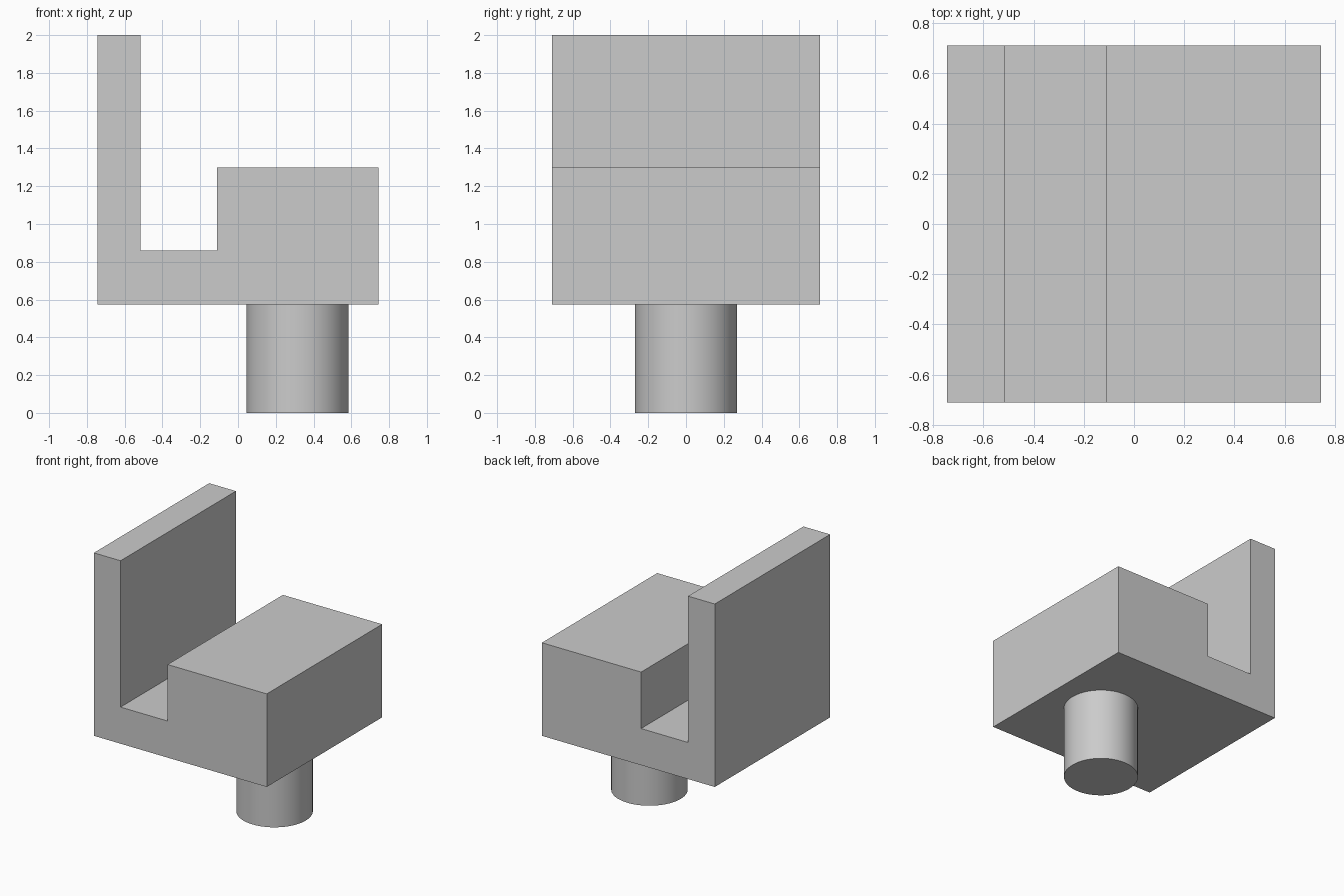
import bpy, bmesh, math

cube = bpy.data.objects.get("Cube")
if cube:
    bpy.data.objects.remove(cube, do_unlink=True)

grey = bpy.data.materials.new("plain_grey")
grey.use_nodes = True
grey.diffuse_color = (0.6, 0.6, 0.6, 1)
grey.node_tree.nodes["Principled BSDF"].inputs["Base Color"].default_value = (0.6, 0.6, 0.6, 1)

HALF_DEPTH = 0.71
BASE_Z = 0.575

# Bracket: stepped profile extruded from front to back
profile = [(-0.745, BASE_Z), (0.745, BASE_Z), (0.745, 1.3), (-0.11, 1.3),
           (-0.11, 0.86), (-0.515, 0.86), (-0.515, 2.0), (-0.745, 2.0)]
bm = bmesh.new()
face = bm.faces.new([bm.verts.new((x, -HALF_DEPTH, z)) for x, z in profile])
side = bmesh.ops.extrude_face_region(bm, geom=[face])
back = [v for v in side["geom"] if isinstance(v, bmesh.types.BMVert)]
bmesh.ops.translate(bm, verts=back, vec=(0, 2 * HALF_DEPTH, 0))
bmesh.ops.recalc_face_normals(bm, faces=bm.faces)
mesh = bpy.data.meshes.new("bracket")
bm.to_mesh(mesh)
bm.free()
bracket = bpy.data.objects.new("bracket", mesh)
bpy.context.collection.objects.link(bracket)
mesh.materials.append(grey)

# Round peg under the block
bpy.ops.mesh.primitive_cylinder_add(vertices=64, radius=0.27, depth=BASE_Z,
                                    location=(0.315, 0, BASE_Z / 2))
peg = bpy.context.object
peg.name = "peg"
peg.data.materials.append(grey)
bpy.ops.object.shade_smooth_by_angle(angle=math.radians(30))
